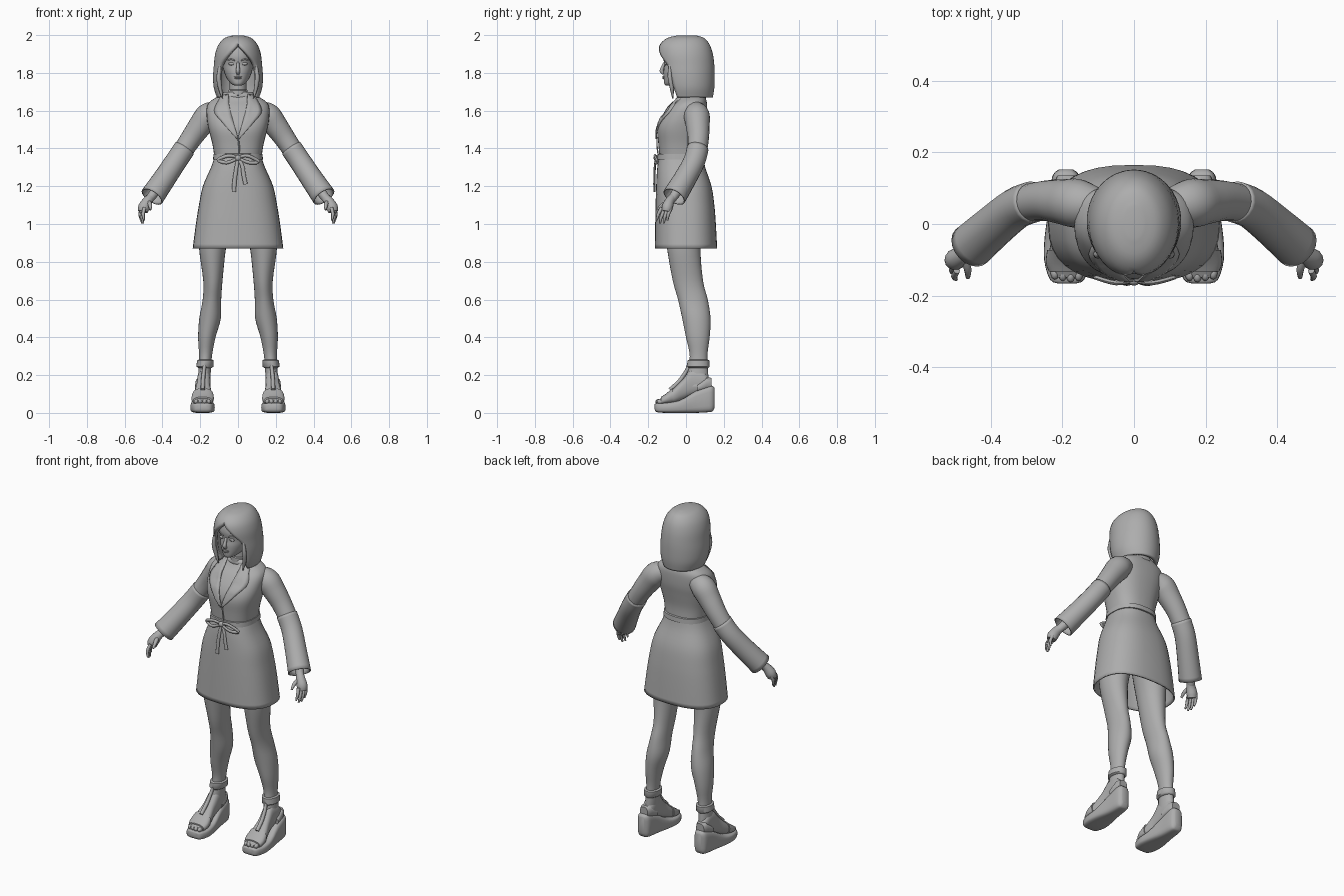
import bpy, bmesh, math
from mathutils import Vector

grey = bpy.data.materials.new("plain_grey")
grey.diffuse_color = (0.42, 0.42, 0.42, 1)


def smooth(rows, k=4):
    """Catmull-Rom interpolation of parameter rows."""
    rows = [tuple(map(float, r)) for r in rows]
    out = []
    for i in range(len(rows) - 1):
        p0, p1, p2, p3 = rows[max(i - 1, 0)], rows[i], rows[i + 1], rows[min(i + 2, len(rows) - 1)]
        for j in range(k):
            t = j / k
            out.append(tuple(0.5 * (2 * b + (c - a) * t + (2 * a - 5 * b + 4 * c - d) * t * t
                                    + (3 * b - a - 3 * c + d) * t ** 3)
                             for a, b, c, d in zip(p0, p1, p2, p3)))
    return out + [rows[-1]]


def finish(name, bm, mirror=False, thick=0, offset=-1, angle=50):
    bmesh.ops.remove_doubles(bm, verts=bm.verts, dist=0.0003)
    bmesh.ops.recalc_face_normals(bm, faces=bm.faces)
    me = bpy.data.meshes.new(name)
    bm.to_mesh(me)
    bm.free()
    me.materials.append(grey)
    me.shade_smooth()
    me.set_sharp_from_angle(angle=math.radians(angle))
    ob = bpy.data.objects.new(name, me)
    bpy.context.collection.objects.link(ob)
    if thick:
        m = ob.modifiers.new("thickness", 'SOLIDIFY')
        m.thickness, m.offset = thick, offset
    if mirror:
        ob.modifiers.new("mirror", 'MIRROR')
    return ob


def skin(name, rings, closed=True, caps=(True, True), **kw):
    """Join rings of points into a surface."""
    bm = bmesh.new()
    vr = [[bm.verts.new(p) for p in r] for r in rings]
    n = len(rings[0])
    for a, b in zip(vr, vr[1:]):
        for i in range(n if closed else n - 1):
            j = (i + 1) % n
            bm.faces.new((a[i], b[i], b[j], a[j]))
    if caps[0]:
        bm.faces.new(vr[0])
    if caps[1]:
        bm.faces.new(vr[-1])
    return finish(name, bm, **kw)


def se(t, p):
    """Unit superellipse point."""
    c, s = math.cos(t), math.sin(t)
    return math.copysign(abs(s) ** (2 / p), s), math.copysign(abs(c) ** (2 / p), c)


def stack(rows, p=2.0, n=28):
    """Horizontal rings from rows of z, centre x, half width, front y, back y."""
    rings = []
    for z, cx, rx, yf, yb in rows:
        pts = [se(2 * math.pi * i / n, p) for i in range(n)]
        rings.append([(cx + rx * s, (yf + yb) / 2 - (yb - yf) / 2 * c, z) for s, c in pts])
    return rings


def along_y(rows, p=2.5, n=24):
    """Upright rings from rows of y, centre x, half width, bottom z, top z."""
    return [[(cx + w * s, y, (a + b) / 2 + (b - a) / 2 * c)
             for s, c in (se(2 * math.pi * i / n, p) for i in range(n))]
            for y, cx, w, a, b in rows]


def tube(name, rows, n=10, k=4, flat=1.0, **kw):
    """Round or flattened tube through rows of x, y, z, radius."""
    rows = smooth(rows, k)
    pts = [Vector(r[:3]) for r in rows]
    rings = []
    for i, c in enumerate(pts):
        t = (pts[min(i + 1, len(pts) - 1)] - pts[max(i - 1, 0)]).normalized()
        u = Vector((0, 1, 0)).cross(t).normalized()
        v = t.cross(u)
        r = rows[i][3]
        rings.append([c + r * (u * math.cos(a) + flat * v * math.sin(a))
                      for a in (2 * math.pi * j / n for j in range(n))])
    return skin(name, rings, **kw)


def ball(name, loc, size, **kw):
    bm = bmesh.new()
    bmesh.ops.create_uvsphere(bm, u_segments=14, v_segments=8, radius=1)
    for v in bm.verts:
        v.co = Vector([l + c * s for l, c, s in zip(loc, v.co, size)])
    return finish(name, bm, **kw)


# Coat bodice and skirt
BP = 2.5
bodice = smooth([(1.34, 0, .123, -.14, .09), (1.42, 0, .135, -.146, .088), (1.50, 0, .155, -.152, .10),
                 (1.56, 0, .165, -.132, .11), (1.62, 0, .165, -.09, .112), (1.655, 0, .14, -.055, .108),
                 (1.69, 0, .075, -.03, .095)])
skin("bodice", stack(bodice, BP, 36))
skirt = smooth([(1.36, 0, .122, -.14, .09), (1.30, 0, .143, -.152, .102), (1.2, 0, .186, -.158, .135),
                (1.1, 0, .207, -.161, .15), (1.0, 0, .223, -.163, .158), (.87, 0, .24, -.165, .165)])
skin("skirt", stack(skirt, BP, 36), caps=(True, False), thick=.008)
skin("waist_belt", stack([(1.372, 0, .124, -.143, .093), (1.37, 0, .13, -.15, .098),
                          (1.342, 0, .132, -.152, .1), (1.34, 0, .124, -.143, .093)], BP, 36))


def front_y(x, z):
    """Front of the bodice at x, z."""
    r = next((r for r in bodice if r[0] >= z), bodice[-1])
    q = min(abs(x) / r[2], .98)
    return (r[3] + r[4]) / 2 - (r[4] - r[3]) / 2 * (1 - q ** BP) ** (1 / BP)


# Lapels lying on the chest, and the folded collar behind the neck
inner = smooth([(.05, 1.685), (.045, 1.62), (.025, 1.54), (0, 1.46)])
outer = smooth([(.085, 1.68), (.125, 1.60), (.085, 1.54), (.006, 1.45)])
rows = []
for (xa, za), (xb, zb) in zip(inner, outer):
    pts = [(xa + (xb - xa) * j / 4, za + (zb - za) * j / 4) for j in range(5)]
    rows.append([(x, front_y(x, z) - .006, z) for x, z in pts])
skin("lapel", rows, closed=False, caps=(False, False), thick=.008, offset=0, mirror=True)
skin("collar", stack([(1.665, 0, .1, -.045, .106), (1.70, 0, .075, -.035, .095)], 2.2),
     caps=(False, False), thick=.01)
tube("front_opening", [(0, -.153, 1.46, .004), (.006, -.153, 1.41, .004), (.008, -.146, 1.36, .004)], n=6)

# Belt bow
for s, w, dz in ((-1, .105, -.005), (1, .11, -.015)):
    tube("bow_loop", [(0, -.158, 1.352, .007), (s * .05, -.165, 1.362, .009), (s * w, -.15, 1.345 + dz, .009),
                      (s * .06, -.162, 1.325, .009), (0, -.16, 1.348, .007)], n=8, flat=.7)
tube("bow_tail_left", [(0, -.158, 1.35, .008), (-.01, -.165, 1.29, .01), (-.018, -.167, 1.23, .011),
                       (-.022, -.167, 1.17, .011)], n=8, flat=.5)
tube("bow_tail_right", [(0, -.158, 1.35, .008), (.022, -.165, 1.31, .01), (.03, -.167, 1.26, .011),
                        (.04, -.168, 1.21, .011)], n=8, flat=.5)
ball("bow_knot", (0, -.16, 1.35), (.017, .012, .016))

# Sleeves: upper part tucked into a wider lower part
tube("upper_sleeve", [(.10, .05, 1.60, .05), (.155, .057, 1.575, .068), (.20, .062, 1.52, .063),
                      (.25, .065, 1.45, .056), (.31, .056, 1.36, .052)], n=20, mirror=True)
tube("lower_sleeve", [(.283, .062, 1.40, .058), (.33, .043, 1.33, .058), (.39, -.005, 1.24, .06),
                      (.455, -.062, 1.145, .064)], n=20, caps=(False, False), thick=.007, mirror=True)
tube("forearm", [(.32, .05, 1.35, .04), (.39, -.005, 1.24, .034), (.455, -.062, 1.15, .024),
                 (.475, -.082, 1.125, .022)], n=14, mirror=True)

# Hands
tube("palm", [(.455, -.062, 1.15, .02), (.478, -.085, 1.122, .026), (.497, -.098, 1.09, .031),
              (.503, -.104, 1.065, .026)], n=14, flat=.95, mirror=True)
fingers = [((.495, -.13, 1.085), (.497, -.155, 1.02)), ((.502, -.115, 1.075), (.502, -.138, 1.003)),
           ((.508, -.098, 1.075), (.507, -.118, 1.003)), ((.511, -.082, 1.08), (.513, -.098, 1.02))]
for a, b in fingers:
    mid = [(p + q) / 2 for p, q in zip(a, b)]
    tube("finger", [(*a, .0095), (mid[0] + .006, mid[1] - .004, mid[2], .009), (*b, .005)], n=8, mirror=True)
tube("thumb", [(.475, -.09, 1.12, .013), (.465, -.125, 1.10, .011), (.464, -.15, 1.075, .006)],
     n=8, mirror=True)

# Legs, from inside the skirt to the ankles
skin("leg", stack(smooth([(1.15, .095, .09, -.11, .11), (1.0, .12, .083, -.11, .095), (.87, .135, .071, -.1, .077),
                          (.7, .133, .051, -.07, .09), (.6, .138, .049, -.042, .115), (.5, .148, .057, -.02, .13),
                          (.4, .165, .046, 0, .125), (.3, .172, .034, .02, .113), (.2, .178, .033, .005, .118),
                          (.14, .183, .034, -.01, .12)])), mirror=True)

# Platform sandals
skin("wedge_sole", along_y(smooth([(-.166, .187, .025, .02, .045), (-.155, .187, .048, .004, .052),
                                   (-.10, .187, .064, 0, .055), (-.03, .189, .06, 0, .068),
                                   (.05, .19, .047, 0, .115), (.12, .19, .041, .004, .142),
                                   (.142, .19, .033, .01, .142), (.152, .19, .02, .03, .13)], 3), 4),
     mirror=True)
foot_rows = smooth([(-.15, .187, .035, .04, .068), (-.11, .187, .053, .045, .092), (-.06, .186, .048, .05, .135),
                    (-.015, .184, .038, .07, .18), (.03, .181, .035, .09, .23), (.09, .182, .034, .11, .22),
                    (.125, .184, .024, .12, .18)])
skin("foot", along_y(foot_rows), mirror=True)
band = [(y, cx, w + .006, a, b + .007) for y, cx, w, a, b in foot_rows if -.135 < y < -.065]
skin("toe_strap", along_y(band), mirror=True)
tube("instep_strap", [(.187, -.085, .122, .011), (.185, -.035, .168, .011), (.181, .002, .222, .01),
                      (.176, .012, .25, .01)], n=8, mirror=True)
skin("heel_counter", along_y([(.06, .186, .042, .11, .15), (.11, .187, .039, .12, .19), (.135, .188, .026, .12, .185)]),
     mirror=True)
skin("ankle_strap", stack([(.282, .173, .036, .016, .116), (.278, .173, .044, .008, .124),
                           (.245, .175, .045, .005, .125), (.238, .175, .036, .012, .118)]), mirror=True)
for i in range(4):
    ball("toe", (.155 + i * .022, -.145 + abs(i - 1) * .004, .06), (.012, .018, .013), mirror=True)

# Neck with choker
skin("neck", stack(smooth([(1.57, 0, .07, -.09, .08), (1.64, 0, .058, -.05, .075), (1.68, 0, .047, -.035, .065),
                           (1.77, 0, .045, -.035, .065)])))
skin("choker", stack([(1.712, 0, .046, -.036, .066), (1.708, 0, .051, -.041, .07),
                      (1.682, 0, .052, -.041, .07), (1.678, 0, .046, -.036, .066)]))

# Head and face
skin("head", stack(smooth([(1.733, 0, .018, -.105, -.05), (1.742, 0, .036, -.115, -.01), (1.77, 0, .059, -.118, .05),
                           (1.81, 0, .075, -.119, .085), (1.845, 0, .081, -.115, .1), (1.89, 0, .083, -.121, .11),
                           (1.94, 0, .07, -.105, .095), (1.965, 0, .04, -.06, .06)]), 2.2))
tube("nose", [(0, -.112, 1.855, .007), (0, -.123, 1.83, .009), (0, -.129, 1.81, .011), (0, -.117, 1.797, .009)], n=10)
ball("eye", (.034, -.107, 1.848), (.017, .007, .008), mirror=True)
tube("eyebrow", [(.016, -.117, 1.866, .003), (.037, -.111, 1.872, .004), (.057, -.098, 1.866, .002)],
     n=6, mirror=True)
ball("upper_lip", (0, -.118, 1.779), (.021, .008, .004))
ball("lower_lip", (0, -.117, 1.772), (.018, .008, .005))

# Bob hair, parted in front
rings = []
for z, rx, yf, yb, gap in smooth([(1.999, .025, -.04, .05, 0), (1.985, .07, -.098, .095, 0), (1.95, .103, -.138, .125, 2),
                                  (1.9, .121, -.15, .142, 24), (1.84, .128, -.145, .15, 47), (1.78, .132, -.138, .152, 53),
                                  (1.72, .128, -.125, .15, 56), (1.67, .112, -.11, .142, 60)]):
    g = math.radians(max(gap, 0))
    ang = [g + (2 * math.pi - 2 * g) * i / 36 for i in range(37)]
    rings.append([(rx * math.sin(t), (yf + yb) / 2 - (yb - yf) / 2 * math.cos(t), z) for t in ang])
skin("hair", rings, closed=False, caps=(True, False), thick=.022)
tube("hair_strand", [(.095, -.085, 1.84, .008), (.102, -.085, 1.78, .012), (.095, -.075, 1.72, .011),
                     (.082, -.07, 1.665, .003)], n=8, mirror=True)
